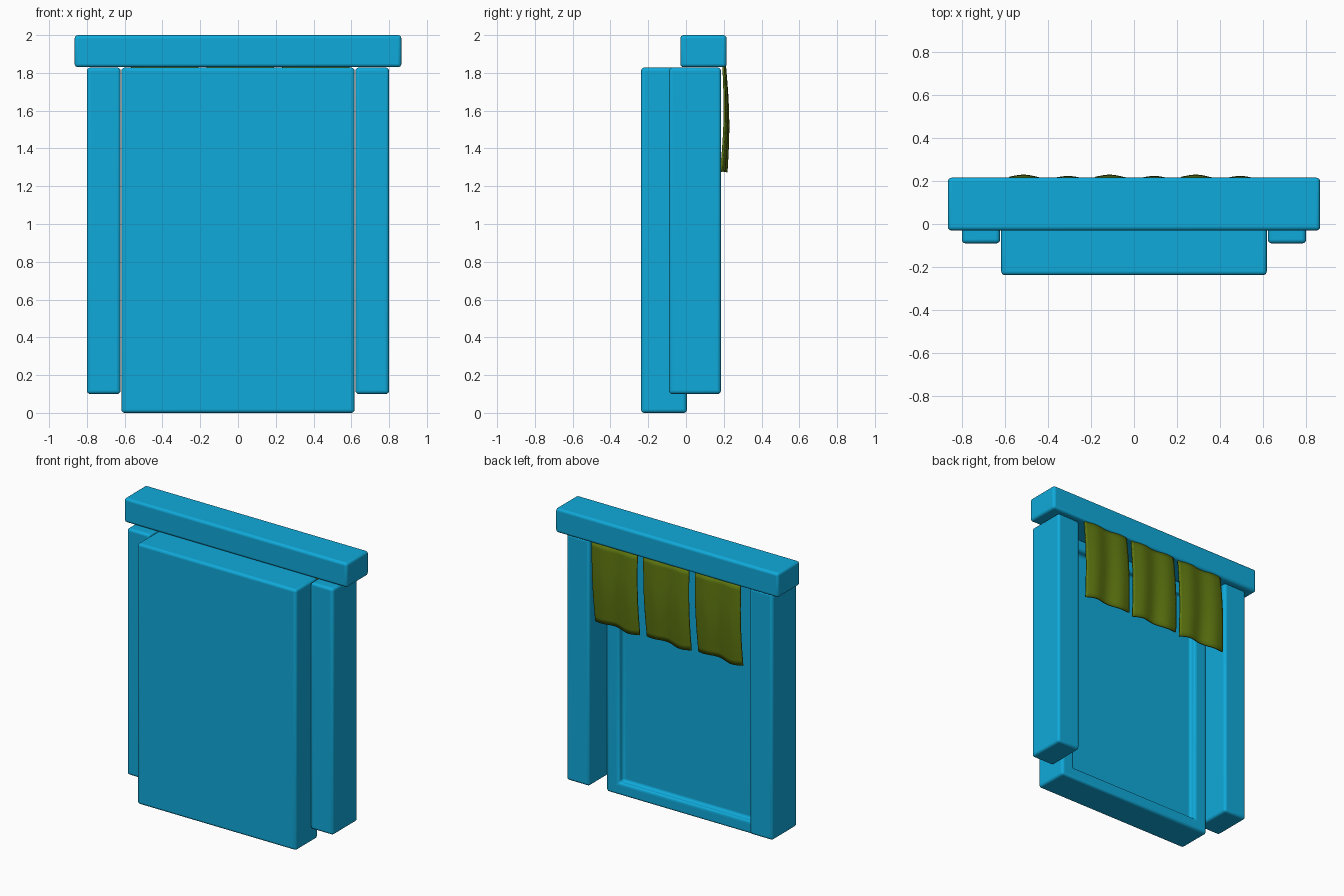
import bpy, bmesh, math

if "Cube" in bpy.data.objects:
    bpy.data.objects.remove(bpy.data.objects["Cube"])

def material(name, rgb):
    m = bpy.data.materials.new(name)
    m.diffuse_color = (*rgb, 1)
    m.use_nodes = True
    m.node_tree.nodes["Principled BSDF"].inputs["Base Color"].default_value = m.diffuse_color
    return m

blue = material("blue_paint", (0.005, 0.40, 0.70))
green = material("green_cloth", (0.11, 0.18, 0.005))

def finish(name, bm, mat):
    me = bpy.data.meshes.new(name)
    bm.to_mesh(me)
    bm.free()
    ob = bpy.data.objects.new(name, me)
    bpy.context.collection.objects.link(ob)
    me.materials.append(mat)
    bpy.ops.object.select_all(action='DESELECT')
    ob.select_set(True)
    bpy.context.view_layer.objects.active = ob
    return ob

def block(name, lo, hi, recess=None):
    """Rounded box; recess = (side border, end border, depth) cut in the back."""
    bm = bmesh.new()
    bmesh.ops.create_cube(bm, size=1)
    for v in bm.verts:
        v.co = [lo[i] if v.co[i] < 0 else hi[i] for i in range(3)]
    if recess:
        bx, bz, depth = recess
        bm.normal_update()
        back = max(bm.faces, key=lambda f: f.normal.y)
        bmesh.ops.inset_region(bm, faces=[back], thickness=0.05)
        bm.normal_update()
        inner = bmesh.ops.extrude_discrete_faces(bm, faces=[back])["faces"][0]
        # floor and rim loops of the recess
        rim = [v for v in bm.verts if lo[0] + .01 < v.co.x < hi[0] - .01]
        for v in rim:
            v.co.x = math.copysign(hi[0] - bx, v.co.x)
            v.co.z = lo[2] + bz if v.co.z < 1 else hi[2] - bz
        for v in inner.verts:
            v.co.y -= depth
    ob = finish(name, bm, blue)
    b = ob.modifiers.new("round", 'BEVEL')
    b.width, b.segments = 0.018, 4
    bpy.ops.object.shade_smooth_by_angle(angle=math.radians(40))
    return ob

# Top beam, door panel and the two posts
block("top_beam", (-0.865, -0.03, 1.83), (0.865, 0.215, 2.0))
block("door_panel", (-0.617, -0.238, 0), (0.617, 0.005, 1.828), (0.10, 0.085, 0.045))
for side, x0, x1 in (("left", -0.80, -0.622), ("right", 0.622, 0.80)):
    block(side + "_post", (x0, -0.09, 0.10), (x1, 0.185, 1.828))

# Three short hanging cloths with soft vertical folds
NU, NT = 20, 16
for i in range(3):
    x0 = -0.58 + 0.4 * i
    bm = bmesh.new()
    grid = []
    for j in range(NT + 1):
        t = j / NT
        row = []
        for k in range(NU + 1):
            u = k / NU
            fold = math.cos(2 * math.pi * (u - 0.16 - 0.06 * t) / 0.58)
            x = x0 + 0.015 + 0.355 * u - 0.02 * t
            y = (0.202 + 0.013 * math.sin(math.pi * t) + t * (0.008 - 0.02 * u)
                 + (0.005 + 0.004 * t) * fold)
            z = 1.835 - t * (0.555 + 0.006 * math.sin(7 * u))
            row.append(bm.verts.new((x, y, z)))
        grid.append(row)
    for j in range(NT):
        for k in range(NU):
            bm.faces.new((grid[j][k], grid[j + 1][k], grid[j + 1][k + 1], grid[j][k + 1]))
    bmesh.ops.recalc_face_normals(bm, faces=bm.faces)
    ob = finish(f"hanging_cloth_{i + 1}", bm, green)
    s = ob.modifiers.new("thickness", 'SOLIDIFY')
    s.thickness, s.offset = 0.010, 0
    bpy.ops.object.shade_smooth_by_angle(angle=math.radians(40))
